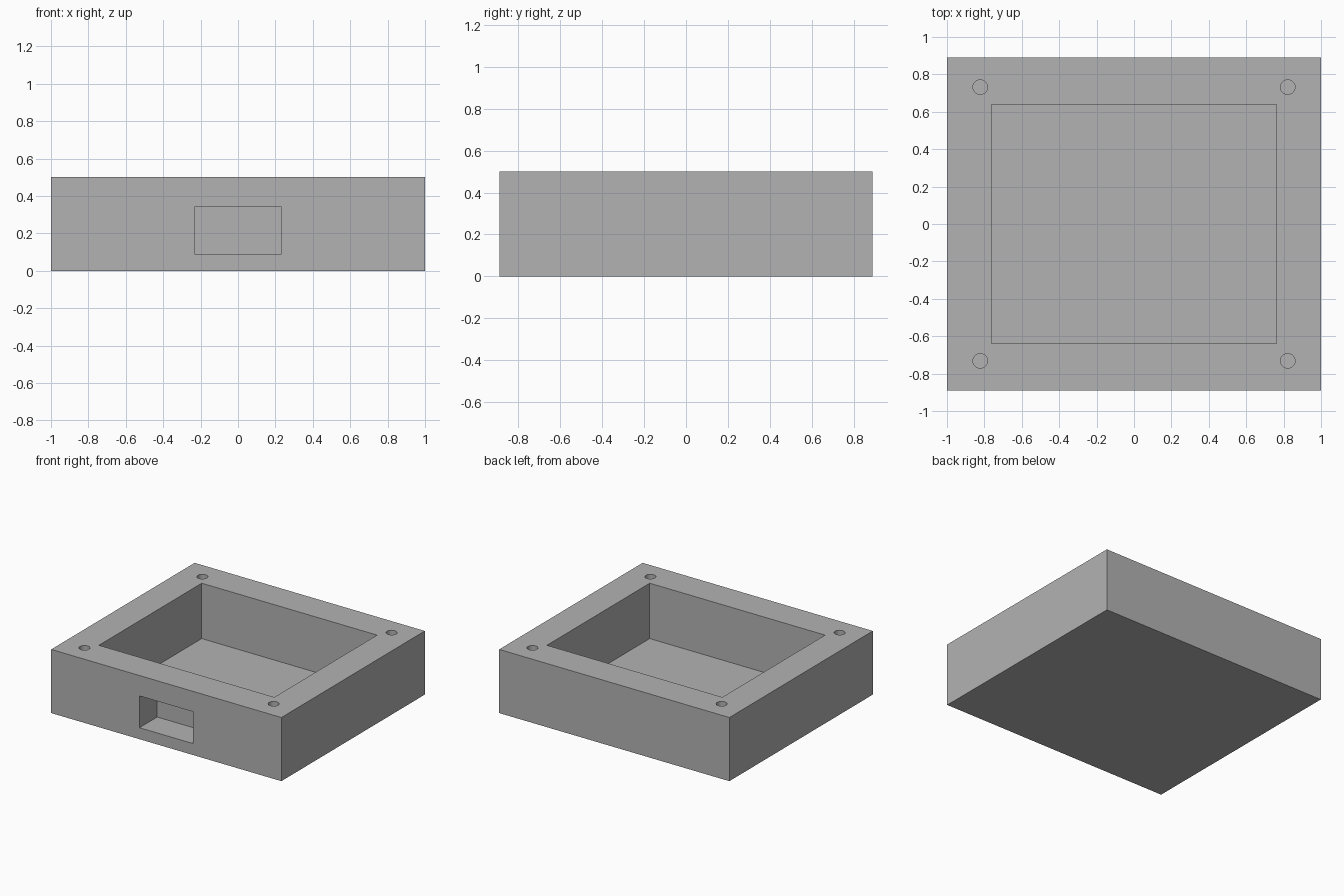
import bpy
import math

# Remove the default cube
default = bpy.data.objects.get("Cube")
if default:
    bpy.data.objects.remove(default, do_unlink=True)

HALF_X, HALF_Y, HEIGHT = 1.0, 0.89, 0.5
FLOOR = 0.065

grey = bpy.data.materials.new("plain_grey")
grey.use_nodes = True
colour = (0.45, 0.45, 0.45, 1)
grey.diffuse_color = colour
grey.node_tree.nodes["Principled BSDF"].inputs["Base Color"].default_value = colour


def box(name, low, high):
    """Box spanning two opposite corners."""
    centre = [(a + b) / 2 for a, b in zip(low, high)]
    bpy.ops.mesh.primitive_cube_add(size=1, location=centre)
    ob = bpy.context.object
    ob.name = name
    ob.scale = [b - a for a, b in zip(low, high)]
    bpy.ops.object.transform_apply(location=True, rotation=False, scale=True)
    ob.data.materials.append(grey)
    return ob


def cut(body, cutter):
    """Subtract the cutter from the body, then discard it."""
    cutter.hide_render = True
    mod = body.modifiers.new(cutter.name, 'BOOLEAN')
    mod.operation = 'DIFFERENCE'
    mod.solver = 'EXACT'
    mod.object = cutter
    bpy.context.view_layer.objects.active = body
    bpy.ops.object.modifier_apply(modifier=mod.name)
    bpy.data.objects.remove(cutter, do_unlink=True)


# Solid block of the enclosure
body = box("enclosure_base", (-HALF_X, -HALF_Y, 0), (HALF_X, HALF_Y, HEIGHT))

# Open cavity in the top
cut(body, box("cavity", (-0.762, -0.638, FLOOR), (0.762, 0.638, HEIGHT + 0.1)))

# Blind rectangular pocket in the front wall
cut(body, box("front_pocket", (-0.233, -HALF_Y - 0.1, 0.09), (0.233, -0.67, 0.34)))

# Screw hole in each corner of the rim
for sx in (-1, 1):
    for sy in (-1, 1):
        bpy.ops.mesh.primitive_cylinder_add(
            vertices=32, radius=0.039, depth=HEIGHT,
            location=(sx * 0.822, sy * 0.732, FLOOR + HEIGHT / 2))
        hole = bpy.context.object
        hole.name = "screw_hole"
        hole.data.materials.append(grey)
        cut(body, hole)

# Round hole walls, sharp box edges
bpy.ops.object.select_all(action='DESELECT')
body.select_set(True)
bpy.context.view_layer.objects.active = body
bpy.ops.object.shade_smooth_by_angle(angle=math.radians(30))
